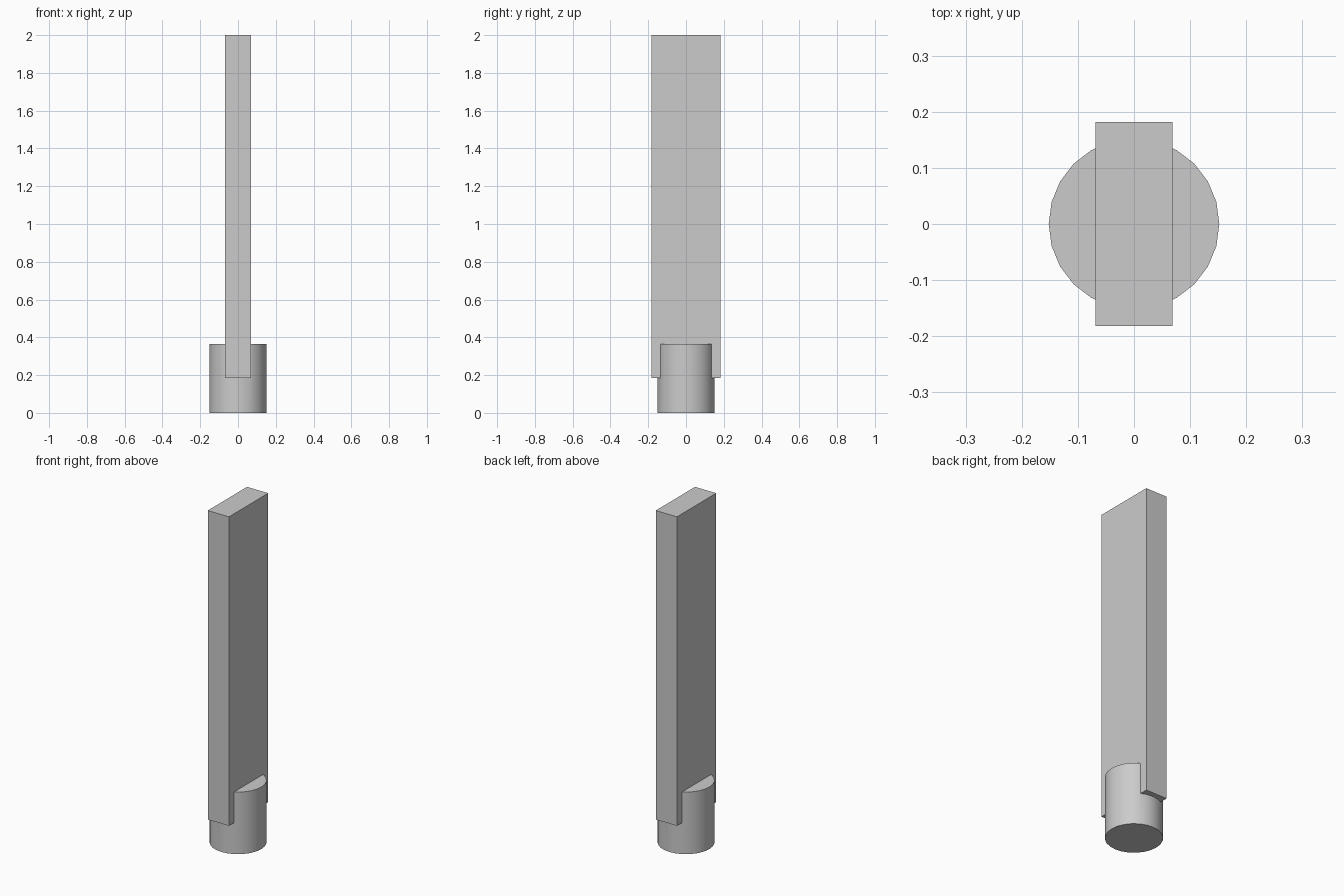
import bpy

cube = bpy.data.objects.get("Cube")
if cube:
    bpy.data.objects.remove(cube, do_unlink=True)

# Single grey material
grey = bpy.data.materials.new("light_grey")
grey.use_nodes = True
colour = (0.6, 0.6, 0.6, 1)
grey.diffuse_color = colour
grey.node_tree.nodes["Principled BSDF"].inputs["Base Color"].default_value = colour

RADIUS, SOCKET_TOP = 0.152, 0.365
BLADE_X, BLADE_Y, BLADE_BOTTOM, BLADE_TOP = 0.138, 0.364, 0.184, 2.0


def finish(name):
    obj = bpy.context.object
    obj.name = obj.data.name = name
    obj.data.materials.append(grey)
    return obj


def box(name, size, bottom, top):
    bpy.ops.mesh.primitive_cube_add(size=1, location=(0, 0, (bottom + top) / 2))
    bpy.context.object.scale = (*size, top - bottom)
    bpy.ops.object.transform_apply(location=False, rotation=False, scale=True)
    return finish(name)


# Upright flat blade
box("blade", (BLADE_X, BLADE_Y), BLADE_BOTTOM, BLADE_TOP)

# Round socket, slotted to take the blade
bpy.ops.mesh.primitive_cylinder_add(vertices=24, radius=RADIUS, depth=SOCKET_TOP,
                                    location=(0, 0, SOCKET_TOP / 2))
socket = finish("socket")
cutter = box("slot_cutter", (BLADE_X, BLADE_Y), BLADE_BOTTOM, SOCKET_TOP + 0.1)
cutter.hide_render = True
cutter.hide_set(True)

slot = socket.modifiers.new("slot", 'BOOLEAN')
slot.operation = 'DIFFERENCE'
slot.object = cutter
slot.solver = 'EXACT'
bpy.ops.object.select_all(action='DESELECT')
socket.select_set(True)
bpy.context.view_layer.objects.active = socket
bpy.ops.object.modifier_apply(modifier="slot")
bpy.data.objects.remove(cutter, do_unlink=True)
bpy.ops.object.shade_smooth_by_angle(angle=0.6)
